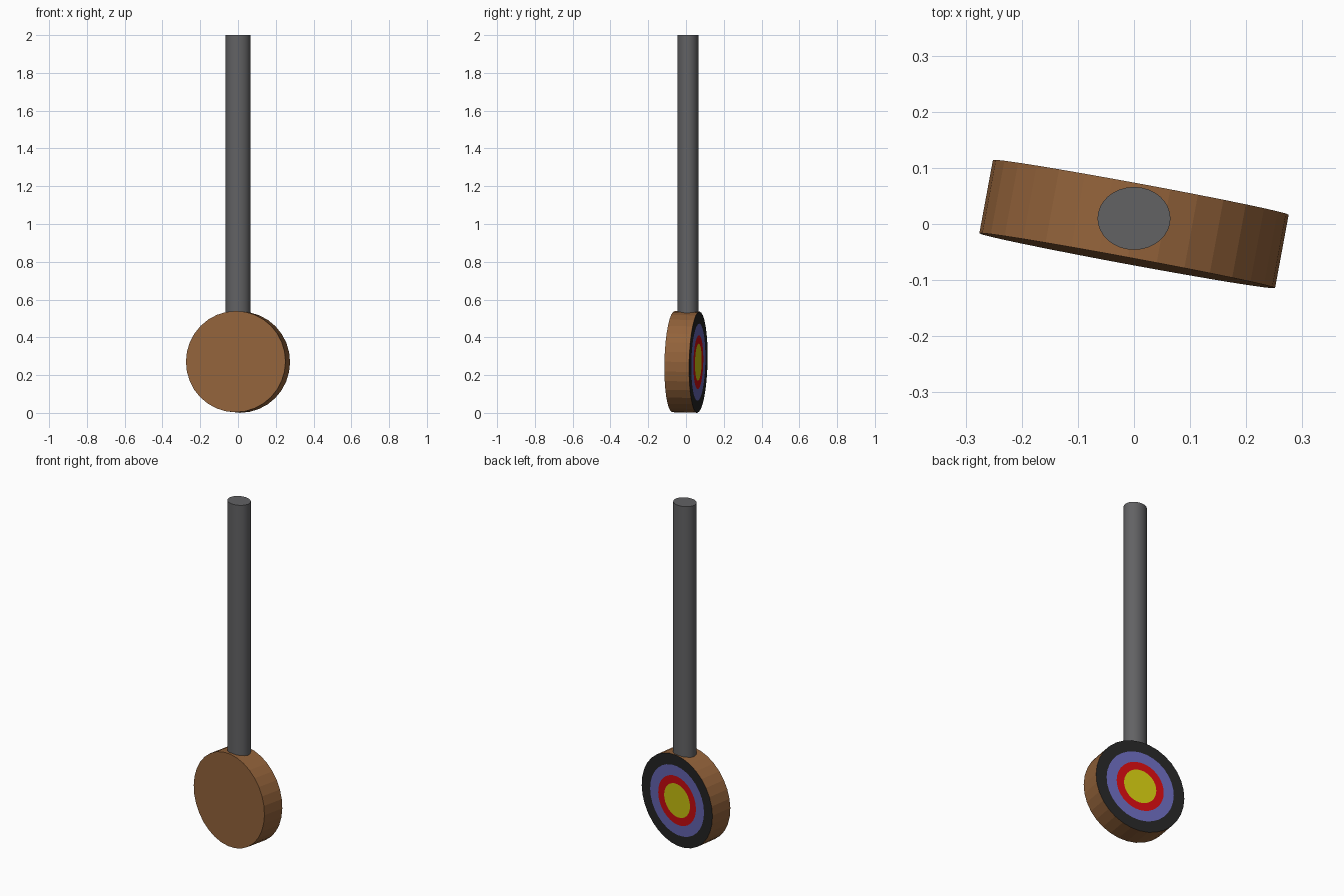
import bpy, bmesh, math
from mathutils import Matrix

if "Cube" in bpy.data.objects:
    bpy.data.objects.remove(bpy.data.objects["Cube"])


def material(name, r, g, b):
    def lin(c):
        c /= 255
        return c / 12.92 if c <= 0.04045 else ((c + 0.055) / 1.055) ** 2.4
    m = bpy.data.materials.new(name)
    m.diffuse_color = (lin(r), lin(g), lin(b), 1)
    m.use_nodes = True
    m.node_tree.nodes["Principled BSDF"].inputs["Base Color"].default_value = m.diffuse_color
    return m


wood = material("brown_wood", 146, 98, 58)
black = material("black_paint", 36, 36, 36)
blue = material("blue_paint", 102, 102, 180)
red = material("red_paint", 204, 12, 16)
yellow = material("yellow_paint", 204, 196, 16)
grey = material("grey_metal", 98, 98, 100)


def make_object(name, bm, mats):
    bmesh.ops.recalc_face_normals(bm, faces=bm.faces[:])
    me = bpy.data.meshes.new(name)
    bm.to_mesh(me)
    bm.free()
    for m in mats:
        me.materials.append(m)
    ob = bpy.data.objects.new(name, me)
    bpy.context.collection.objects.link(ob)
    return ob


# Target disc: wooden drum along y, concentric painted rings on its back (+y)
SIDES, RADIUS, HALF = 32, 0.268, 0.0665
bm = bmesh.new()


def ring(r, y):
    return [bm.verts.new((r * math.sin(2 * math.pi * i / SIDES), y,
                          r * math.cos(2 * math.pi * i / SIDES)))
            for i in range(SIDES)]


def bridge(a, b, index):
    for i in range(SIDES):
        j = (i + 1) % SIDES
        bm.faces.new((a[i], a[j], b[j], b[i])).material_index = index


front = ring(RADIUS, -HALF)
outer = ring(RADIUS, HALF)
bm.faces.new(front)
bridge(front, outer, 0)
for index, r in enumerate((0.204, 0.143, 0.098), start=1):
    inner = ring(r, HALF)
    bridge(outer, inner, index)
    outer = inner
bm.faces.new(outer).material_index = 4
disc = make_object("target_disc", bm, (wood, black, blue, red, yellow))
disc.rotation_euler = (math.radians(-1.3), 0, math.radians(-10.5))
disc.location = (0, 0, 0.27)

# Pole: slightly oval rod rising from the top of the disc
BOTTOM, TOP = 0.52, 2.0
bm = bmesh.new()
bmesh.ops.create_cone(bm, cap_ends=True, segments=32, radius1=1, radius2=1, depth=1,
                      matrix=Matrix.Translation((0, 0.01, (BOTTOM + TOP) / 2))
                      @ Matrix.Diagonal((0.065, 0.056, TOP - BOTTOM, 1)))
pole = make_object("pole", bm, (grey,))
bpy.context.view_layer.objects.active = pole
pole.select_set(True)
bpy.ops.object.shade_smooth_by_angle(angle=math.radians(40))
